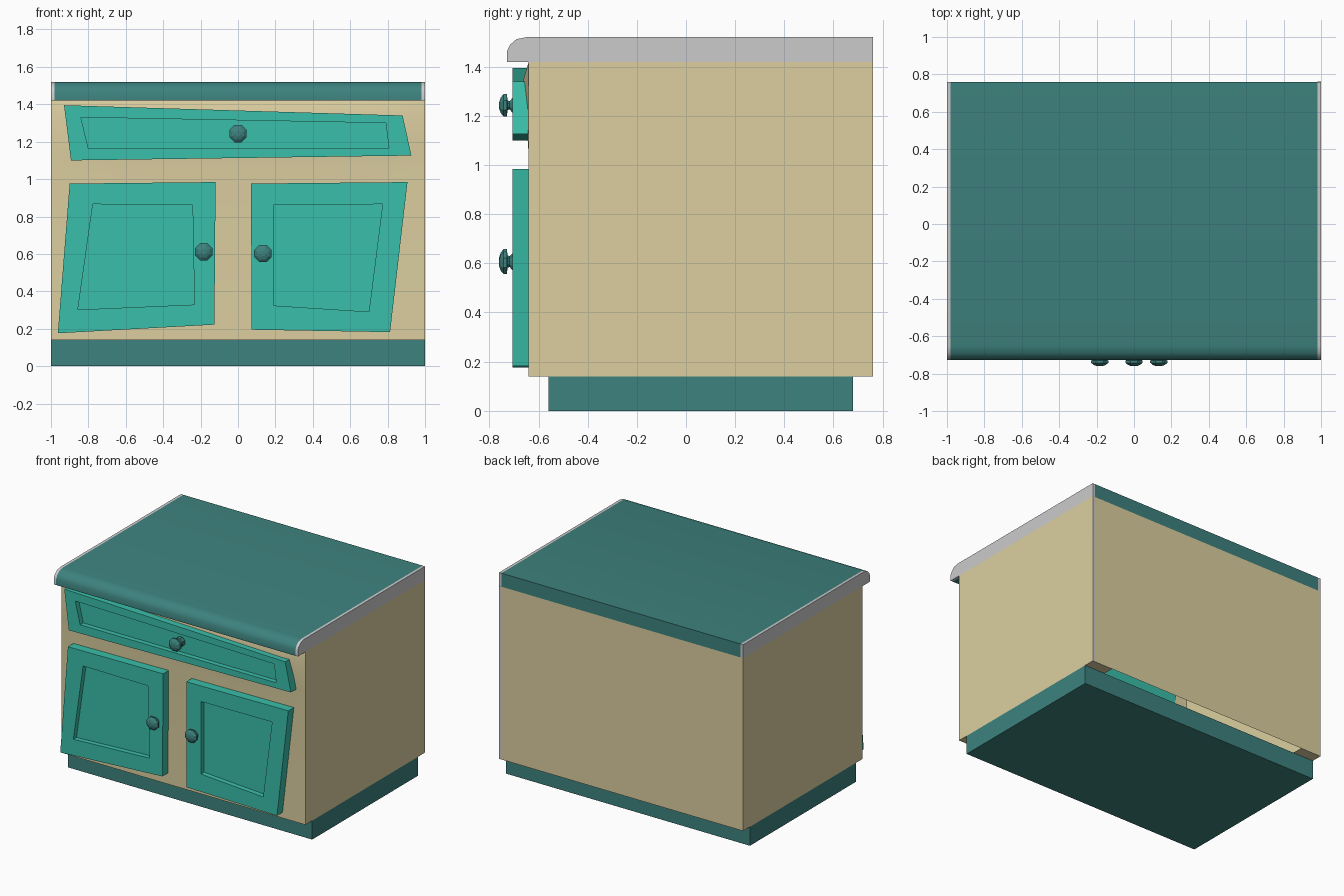
import bpy, bmesh, math

if "Cube" in bpy.data.objects:
    bpy.data.objects.remove(bpy.data.objects["Cube"])


def material(name, rgb):
    m = bpy.data.materials.new(name)
    m.diffuse_color = (*rgb, 1)
    m.use_nodes = True
    m.node_tree.nodes["Principled BSDF"].inputs["Base Color"].default_value = m.diffuse_color
    return m


CREAM = material("cream_paint", (0.716, 0.624, 0.352))
TEAL = material("bright_teal", (0.042, 0.521, 0.402))
DARK = material("dark_teal", (0.047, 0.223, 0.209))


def finish(bm, name, mat=None, smooth=None, recalc=True):
    if recalc:
        bmesh.ops.recalc_face_normals(bm, faces=bm.faces)
    me = bpy.data.meshes.new(name)
    bm.to_mesh(me)
    bm.free()
    ob = bpy.data.objects.new(name, me)
    bpy.context.collection.objects.link(ob)
    if mat:
        me.materials.append(mat)
    if smooth:
        bpy.ops.object.select_all(action='DESELECT')
        ob.select_set(True)
        bpy.context.view_layer.objects.active = ob
        bpy.ops.object.shade_smooth_by_angle(angle=math.radians(smooth))
    return ob


def box(name, x0, x1, y0, y1, z0, z1, mat=None):
    bm = bmesh.new()
    bmesh.ops.create_cube(bm, size=1)
    for v in bm.verts:
        v.co.x = x1 if v.co.x > 0 else x0
        v.co.y = y1 if v.co.y > 0 else y0
        v.co.z = z1 if v.co.z > 0 else z0
    return finish(bm, name, mat)


def extrude_x(name, profile, x0, x1, mat=None, smooth=None):
    """Closed (y, z) profile swept along x."""
    bm = bmesh.new()
    f = bm.faces.new([bm.verts.new((x0, y, z)) for y, z in profile])
    r = bmesh.ops.extrude_face_region(bm, geom=[f], use_keep_orig=True)
    for v in r["geom"]:
        if isinstance(v, bmesh.types.BMVert):
            v.co.x = x1
    return finish(bm, name, mat, smooth)


def panel(name, outer, inner, back=-0.64, front=-0.705, recess=-0.668):
    """Crooked door or drawer front with a sunken centre."""
    bm = bmesh.new()
    rings = [[bm.verts.new((x, y, z)) for x, z in pts] for pts, y in
             ((outer, back), (outer, front), (inner, front), (inner, recess))]
    for a, b in zip(rings, rings[1:]):
        for i in range(4):
            j = (i + 1) % 4
            bm.faces.new((a[i], a[j], b[j], b[i]))
    bm.faces.new(rings[0])
    bm.faces.new(rings[-1])
    return finish(bm, name, TEAL)


def knob(name, x, z, sides=8):
    """Eight-sided turned knob pointing to the front."""
    prof = [(-0.665, 0.036), (-0.703, 0.036), (-0.718, 0.018), (-0.726, 0.022),
            (-0.729, 0.05), (-0.742, 0.05), (-0.754, 0.034), (-0.76, 0.015)]
    bm = bmesh.new()
    rings = []
    for y, r in prof:
        angs = [2 * math.pi * (i + 0.5) / sides for i in range(sides)]
        rings.append([bm.verts.new((x + r * math.cos(a), y, z + r * math.sin(a)))
                      for a in angs])
    for a, b in zip(rings, rings[1:]):
        for i in range(sides):
            j = (i + 1) % sides
            bm.faces.new((a[i], a[j], b[j], b[i]))
    bm.faces.new(rings[0])
    bm.faces.new(rings[-1])
    return finish(bm, name, DARK)


# Cabinet body: front bulges slightly behind the drawer, underside partly open
xs = [-1, -0.83, -0.4, 0, 0.4, 0.83, 1]
zs = [(0.14, 0), (1.04, 0), (1.13, 0.006), (1.34, 0.024), (1.42, 0)]
bm = bmesh.new()
grid = [[bm.verts.new((x, -0.64 - (b if abs(x) < 1 else 0), z)) for x in xs]
        for z, b in zs]
for a, b in zip(grid, grid[1:]):
    for i in range(len(xs) - 1):
        bm.faces.new((a[i], a[i + 1], b[i + 1], b[i]))
r = bmesh.ops.extrude_face_region(bm, geom=bm.faces[:], use_keep_orig=True)
for v in r["geom"]:
    if isinstance(v, bmesh.types.BMVert):
        v.co.y = 0.76
bmesh.ops.recalc_face_normals(bm, faces=bm.faces)
bmesh.ops.bisect_plane(bm, geom=bm.verts[:] + bm.edges[:] + bm.faces[:],
                       plane_co=(0, -0.5, 0), plane_no=(0, 1, 0))
hole = []
for f in bm.faces:
    c = f.calc_center_median()
    if c.z < 0.141 and abs(c.x) < 0.83 and c.y > -0.5:
        hole.append(f)
bmesh.ops.delete(bm, geom=hole, context='FACES')
finish(bm, "cabinet_body", CREAM, 30, recalc=False)

# Recessed plinth
box("plinth", -1, 1, -0.56, 0.68, 0, 0.14, DARK)

# Thin grey strip on one back corner
box("back_corner_strip", 0.982, 1.0, 0.755, 0.761, 0.14, 1.42)

# Worktop with rounded front and grey end caps
top = [(0.76, 1.42), (0.76, 1.52), (-0.65, 1.52), (-0.69, 1.512),
       (-0.715, 1.49), (-0.728, 1.465), (-0.728, 1.42)]
extrude_x("worktop", top, -0.98, 0.98, DARK, 60)
for side, s in (("left", -1), ("right", 1)):
    extrude_x(side + "_worktop_cap", top, 0.98 * s, s, None, 60)

# Crooked drawer front and doors
panel("drawer_front",
      [(-0.93, 1.395), (0.88, 1.34), (0.927, 1.126), (-0.893, 1.10)],
      [(-0.84, 1.33), (0.79, 1.30), (0.807, 1.165), (-0.80, 1.165)])
panel("left_door",
      [(-0.90, 0.976), (-0.12, 0.984), (-0.126, 0.222), (-0.963, 0.176)],
      [(-0.776, 0.866), (-0.243, 0.861), (-0.233, 0.329), (-0.856, 0.302)])
panel("right_door",
      [(0.07, 0.976), (0.906, 0.984), (0.813, 0.182), (0.072, 0.195)],
      [(0.19, 0.861), (0.773, 0.866), (0.70, 0.291), (0.19, 0.324)])

# Knobs
knob("drawer_knob", 0, 1.243)
knob("left_door_knob", -0.183, 0.612)
knob("right_door_knob", 0.133, 0.602)
